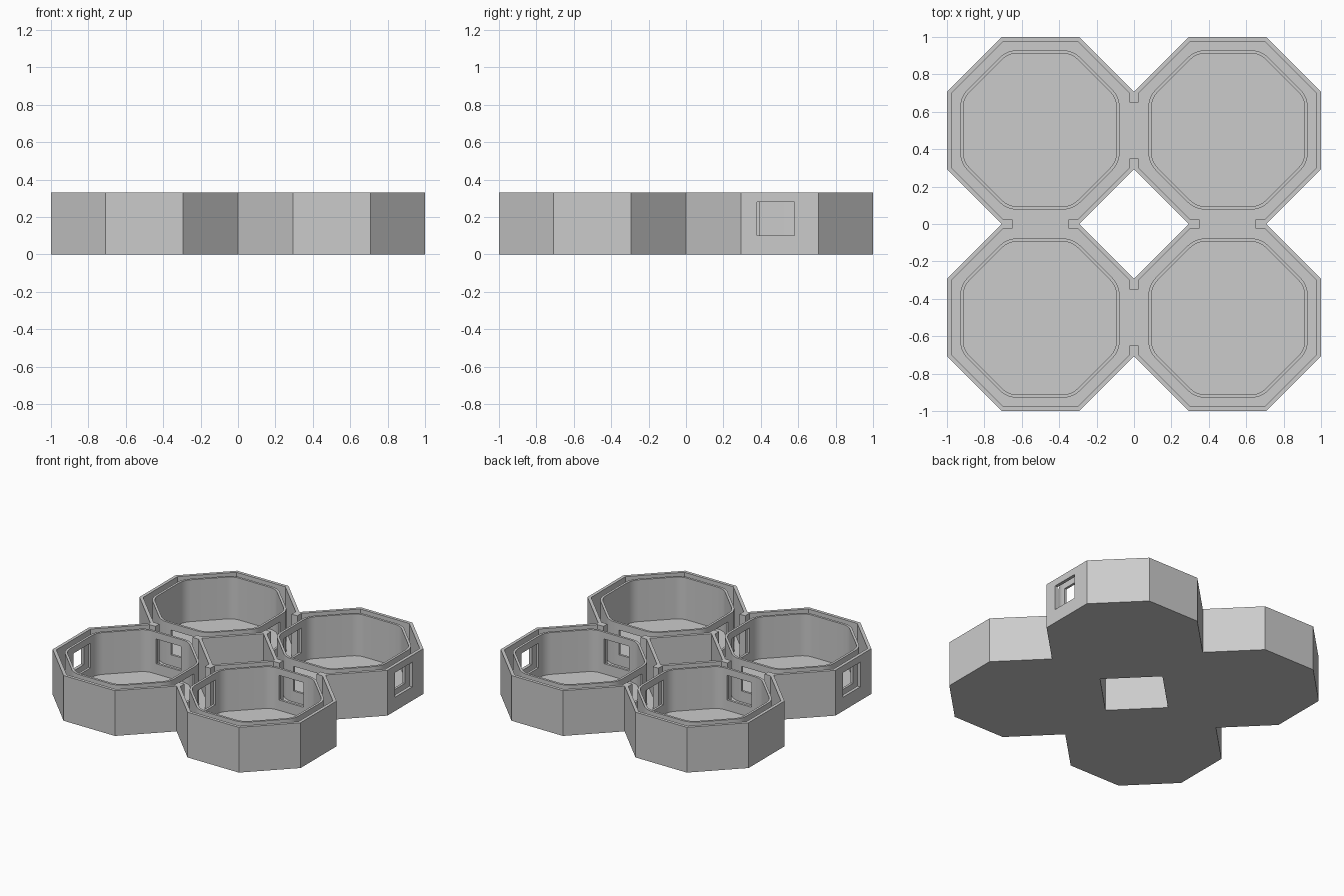
import bpy, bmesh
from math import cos, sin, tan, pi, radians
from mathutils import Matrix, Vector

cube = bpy.data.objects.get("Cube")
if cube:
    bpy.data.objects.remove(cube, do_unlink=True)

HEIGHT, FLOOR = 0.33, 0.02

grey = bpy.data.materials.new("plain grey")
grey.use_nodes = True
grey.diffuse_color = (0.6, 0.6, 0.6, 1)
grey.node_tree.nodes["Principled BSDF"].inputs["Base Color"].default_value = (0.6, 0.6, 0.6, 1)


def octagon(apothem, radius=0.0, steps=6):
    """Octagon outline, optionally with rounded corners."""
    points = []
    for i in range(8):
        a = (i + 0.5) * pi / 4
        reach = (apothem - radius) / cos(pi / 8)
        centre = Vector((cos(a), sin(a))) * reach
        if radius == 0:
            points.append(centre)
            continue
        for s in range(steps + 1):
            b = a + (s / steps - 0.5) * pi / 4
            points.append(centre + Vector((cos(b), sin(b))) * radius)
    return points


def vessel(name, centre, rings):
    """Closed solid from a stack of (outline, z) rings, capped at both ends."""
    bm = bmesh.new()
    loops = [[bm.verts.new((centre[0] + p.x, centre[1] + p.y, z)) for p in outline]
             for outline, z in rings]
    n = len(loops[0])
    for low, high in zip(loops, loops[1:]):
        for i in range(n):
            j = (i + 1) % n
            bm.faces.new((low[i], low[j], high[j], high[i]))
    bm.faces.new(loops[0][::-1])
    bm.faces.new(loops[-1])
    bmesh.ops.recalc_face_normals(bm, faces=bm.faces)
    return to_object(bm, name)


def to_object(bm, name):
    mesh = bpy.data.meshes.new(name)
    bm.to_mesh(mesh)
    bm.free()
    mesh.materials.append(grey)
    obj = bpy.data.objects.new(name, mesh)
    bpy.context.collection.objects.link(obj)
    return obj


def cut(obj, boxes):
    """Subtract boxes, each given as (centre, size)."""
    bm = bmesh.new()
    for centre, size in boxes:
        bmesh.ops.create_cube(bm, size=1, matrix=Matrix.Translation(centre) @ Matrix.Diagonal((*size, 1)))
    cutter = to_object(bm, "cutter")
    cutter.hide_render = True
    mod = obj.modifiers.new("openings", "BOOLEAN")
    mod.operation, mod.solver, mod.object = "DIFFERENCE", "EXACT", cutter
    select(obj)
    bpy.ops.object.modifier_apply(modifier=mod.name)
    bpy.data.objects.remove(cutter, do_unlink=True)


def select(obj):
    bpy.ops.object.select_all(action="DESELECT")
    obj.select_set(True)
    bpy.context.view_layer.objects.active = obj


WINDOW_Z, WINDOW_H, WINDOW_W = 0.19, 0.18, 0.2
PASSAGE_Z = (FLOOR + 0.001 + 0.4) / 2
PASSAGE_H = 0.4 - FLOOR - 0.001

for sx in (-1, 1):
    for sy in (-1, 1):
        place = ("back" if sy > 0 else "front") + ("_left" if sx > 0 else "_right")
        mid = 0.503

        # Outer octagonal shell with a thin wall and floor
        shell = vessel(place + "_shell", (sx * 0.5, sy * 0.5), [
            (octagon(0.5), 0), (octagon(0.5), HEIGHT),
            (octagon(0.477), HEIGHT), (octagon(0.477), FLOOR)])

        # Passages through the shared sides, leaving a post at each end
        openings = [((0, sy * 0.5, PASSAGE_Z), (0.1, 0.3, PASSAGE_H)),
                    ((sx * 0.5, 0, PASSAGE_Z), (0.3, 0.1, PASSAGE_H))]
        # Windows through the cup walls on the shared sides
        windows = [((sx * 0.08, sy * 0.495, WINDOW_Z), (0.1, WINDOW_W, WINDOW_H)),
                   ((sx * 0.495, sy * 0.08, WINDOW_Z), (WINDOW_W, 0.1, WINDOW_H))]
        # Two opposite trays also open to the outside
        if sx == sy:
            openings.append(((sx, sy * 0.48, WINDOW_Z), (0.1, WINDOW_W, WINDOW_H)))
            windows.append(((sx * 0.92, sy * 0.495, WINDOW_Z), (0.1, WINDOW_W, WINDOW_H)))
        cut(shell, openings)

        # Inner cup with rounded corners, standing free inside the shell
        cup = vessel(place + "_cup", (sx * mid, sy * mid), [
            (octagon(0.426, 0.13), FLOOR - 0.005), (octagon(0.426, 0.13), HEIGHT),
            (octagon(0.409, 0.113), HEIGHT), (octagon(0.409, 0.113), FLOOR + 0.005)])
        cut(cup, windows)
        select(cup)
        bpy.ops.object.shade_smooth_by_angle(angle=radians(30))
